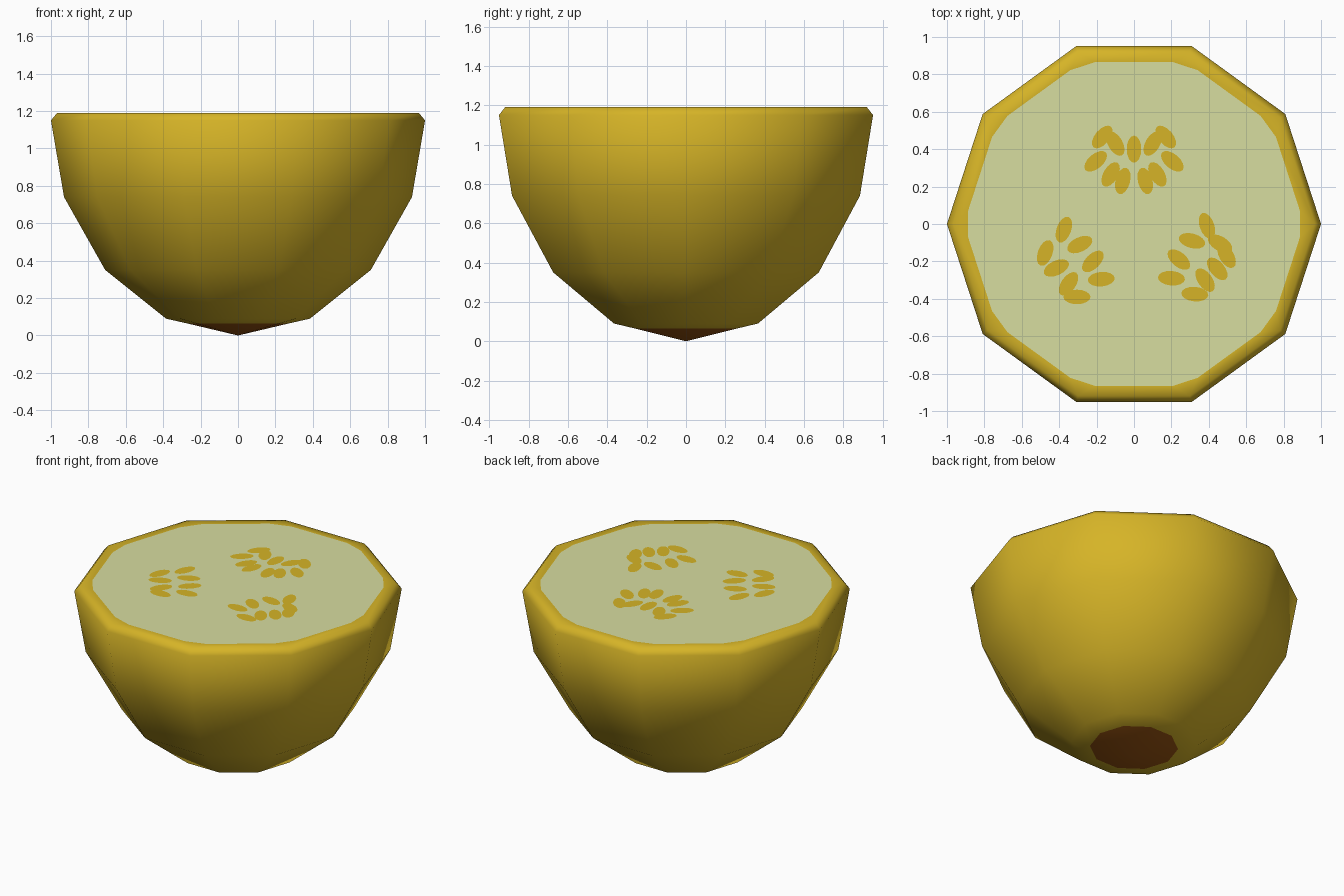
import bpy, bmesh, math
from mathutils import Vector

if "Cube" in bpy.data.objects:
    bpy.data.objects.remove(bpy.data.objects["Cube"])

SIDES = 10
TOP = 1.19


def material(name, rgb):
    m = bpy.data.materials.new(name)
    m.diffuse_color = (*rgb, 1)
    m.use_nodes = True
    m.node_tree.nodes["Principled BSDF"].inputs["Base Color"].default_value = m.diffuse_color
    return m


rind_mat = material("golden rind", (0.672, 0.456, 0.020))
flesh_mat = material("pale green flesh", (0.680, 0.723, 0.352))
brown_mat = material("brown blossom end", (0.33, 0.092, 0.006))


def add_object(name, bm, mats):
    mesh = bpy.data.meshes.new(name)
    bm.to_mesh(mesh)
    bm.free()
    for m in mats:
        mesh.materials.append(m)
    ob = bpy.data.objects.new(name, mesh)
    bpy.context.collection.objects.link(ob)
    return ob


def polar(r, a, z):
    return Vector((r * math.cos(a), r * math.sin(a), z))


# Half fruit: ten-sided bowl turned from a profile (radius, height)
profile = [(0.27, 0.064), (0.385, 0.09), (0.71, 0.35), (0.93, 0.74),
           (1.0, 1.15), (0.967, TOP)]
bm = bmesh.new()
tip = bm.verts.new((0, 0, 0))
rings = [[bm.verts.new(polar(r, math.tau * i / SIDES, z)) for i in range(SIDES)]
         for r, z in profile]
for i in range(SIDES):
    j = (i + 1) % SIDES
    bm.faces.new((tip, rings[0][j], rings[0][i])).material_index = 2
    for lo, hi in zip(rings, rings[1:]):
        bm.faces.new((lo[i], lo[j], hi[j], hi[i]))

# Cut face: flesh polygon with clipped corners, framed by a flat rind ring
corners = [polar(0.91, math.tau * i / SIDES, TOP) for i in range(SIDES)]
clipped = []
for i in range(SIDES):
    c = corners[i]
    clipped.append((bm.verts.new(c.lerp(corners[i - 1], 0.13)),
                    bm.verts.new(c.lerp(corners[(i + 1) % SIDES], 0.13))))
rim = rings[-1]
for i in range(SIDES):
    j = (i + 1) % SIDES
    bm.faces.new((rim[i], clipped[i][1], clipped[i][0]))
    bm.faces.new((rim[i], rim[j], clipped[j][0], clipped[i][1]))
flesh = bm.faces.new([v for pair in clipped for v in pair])
flesh.material_index = 1
bmesh.ops.recalc_face_normals(bm, faces=bm.faces)
for f in bm.faces:
    f.smooth = f is not flesh
add_object("half_fruit", bm, [rind_mat, flesh_mat, brown_mat])


# Seeds: flat ovals (x, y, tilt in degrees) just above the flesh
def seed_cluster(name, seeds, length=0.145, width=0.078):
    bm = bmesh.new()
    for x, y, tilt in seeds:
        a = math.radians(tilt)
        verts = []
        for k in range(16):
            t = math.tau * k / 16
            u, v = length / 2 * math.cos(t), width / 2 * math.sin(t)
            verts.append(bm.verts.new((x + u * math.cos(a) - v * math.sin(a),
                                       y + u * math.sin(a) + v * math.cos(a),
                                       TOP + 0.003)))
        bm.faces.new(verts)
    add_object(name, bm, [rind_mat])


half = [(0.17, 0.465, 130), (0.10, 0.43, 60), (0.205, 0.335, 140),
        (0.125, 0.265, 120), (0.06, 0.23, 105)]
seed_cluster("back_seeds", [(0, 0.40, 90)] + half
             + [(-x, y, 180 - t) for x, y, t in half])
seed_cluster("left_seeds", [
    (-0.375, -0.03, 70), (-0.29, -0.11, 25), (-0.22, -0.20, 45),
    (-0.175, -0.295, 5), (-0.475, -0.155, 70), (-0.415, -0.235, 25),
    (-0.35, -0.32, 55), (-0.305, -0.39, 0)])
seed_cluster("right_seeds", [
    (0.39, -0.01, 110), (0.31, -0.09, 165), (0.24, -0.19, 140),
    (0.20, -0.29, 175), (0.46, -0.105, 150), (0.495, -0.17, 120),
    (0.445, -0.24, 130), (0.38, -0.30, 125), (0.325, -0.375, 175)])
